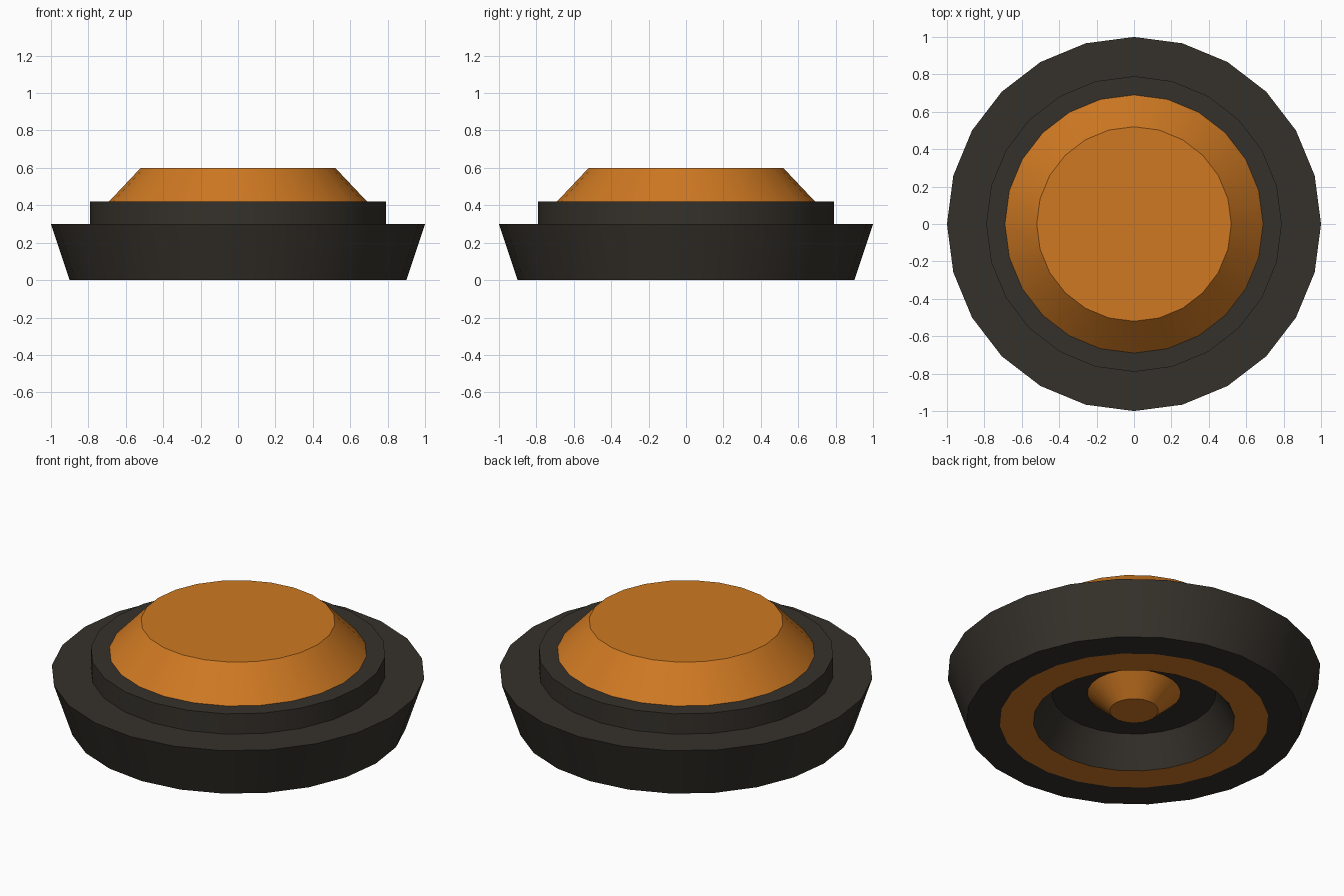
import bpy, bmesh, math

if "Cube" in bpy.data.objects:
    bpy.data.objects.remove(bpy.data.objects["Cube"])

SIDES = 24


def material(name, color):
    m = bpy.data.materials.new(name)
    m.diffuse_color = color
    return m


def lathe(name, profile, mat, closed=False):
    """Spin an (r, z) profile around z; points with r = 0 become end-cap centres."""
    bm = bmesh.new()
    ends = list(profile)
    rings = []
    for r, z in ends:
        rings.append([bm.verts.new((r * math.cos(math.tau * i / SIDES),
                                    r * math.sin(math.tau * i / SIDES), z))
                      for i in range(SIDES)])
    pairs = list(zip(rings, rings[1:]))
    if closed:
        pairs.append((rings[-1], rings[0]))
    for a, b in pairs:
        for i in range(SIDES):
            j = (i + 1) % SIDES
            bm.faces.new((a[i], a[j], b[j], b[i]))
    if not closed:
        bm.faces.new(rings[0])
        bm.faces.new(rings[-1])
    bmesh.ops.recalc_face_normals(bm, faces=bm.faces)
    mesh = bpy.data.meshes.new(name)
    bm.to_mesh(mesh)
    bm.free()
    mesh.materials.append(mat)
    ob = bpy.data.objects.new(name, mesh)
    bpy.context.collection.objects.link(ob)
    bpy.ops.object.select_all(action='DESELECT')
    ob.select_set(True)
    bpy.context.view_layer.objects.active = ob
    bpy.ops.object.shade_smooth_by_angle(angle=math.radians(30))
    return ob


dark = material("dark_rubber", (0.035, 0.031, 0.025, 1))
dark.diffuse_color = (0.036, 0.031, 0.024, 1)
orange = material("orange", (0.62, 0.19, 0.016, 1))

# Flared base with stepped collar, underside groove and central cavity
lathe("base", [(0.44, 0.17), (0.54, 0.0), (0.54, 0.03), (0.72, 0.03), (0.72, 0.0),
               (0.90, 0.0), (1.0, 0.30), (0.79, 0.30), (0.79, 0.42)], dark)

# Sloped button on top, slightly sunk into the collar
lathe("top_button", [(0.69, 0.38), (0.69, 0.42), (0.52, 0.60)], orange)

# Inlaid ring flush with the underside
lathe("bottom_ring", [(0.54, 0.0), (0.72, 0.0), (0.72, 0.03), (0.54, 0.03)], orange, closed=True)

# Tapered hub hanging from the cavity ceiling
lathe("hub", [(0.13, 0.06), (0.25, 0.17), (0.25, 0.20)], orange)

for m in bpy.data.materials:
    if m.users and not m.is_grease_pencil:
        m.use_nodes = True
        m.node_tree.nodes["Principled BSDF"].inputs["Base Color"].default_value = m.diffuse_color
